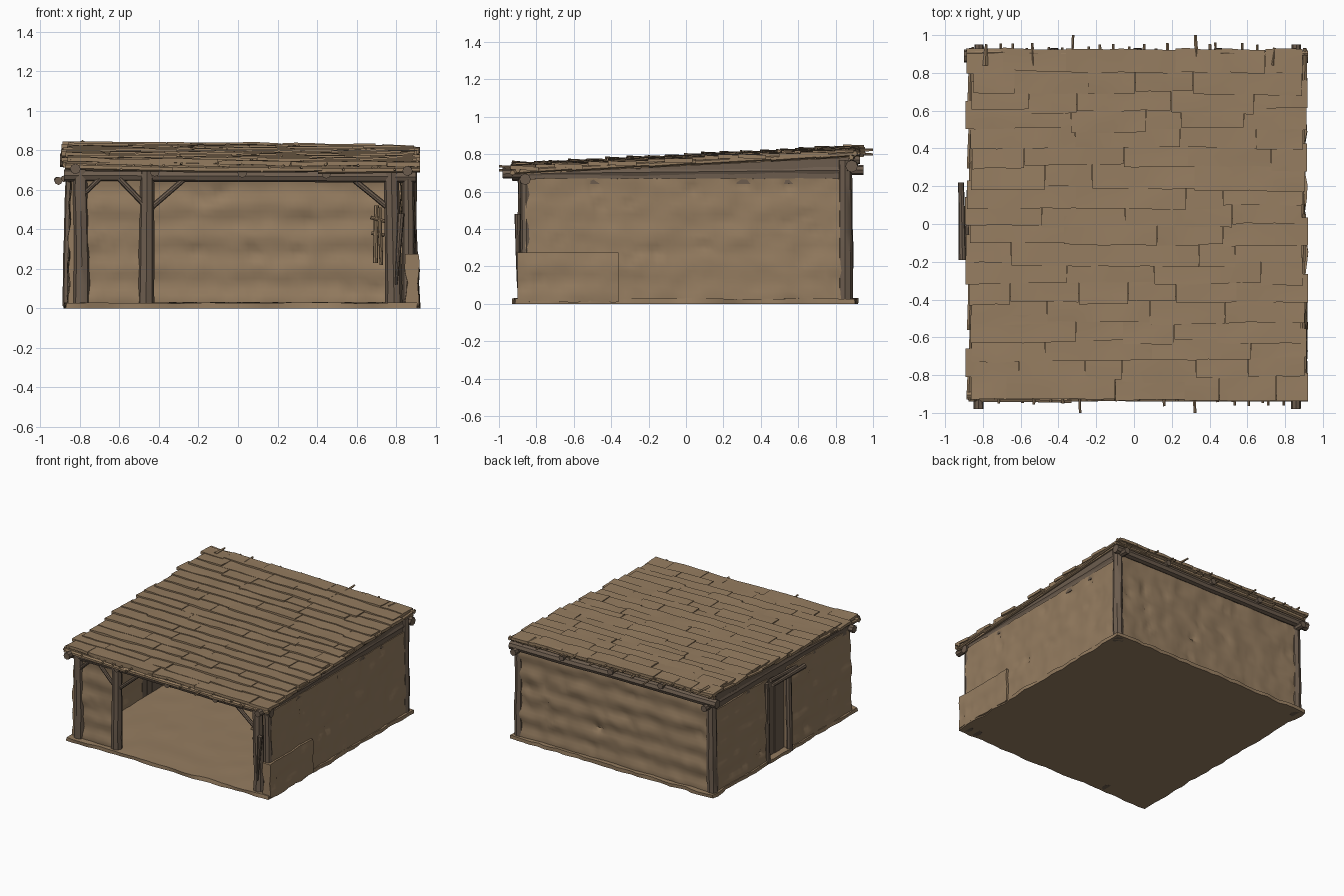
import bpy, bmesh, math, random
from mathutils import Vector, Matrix, noise

if "Cube" in bpy.data.objects:
    bpy.data.objects.remove(bpy.data.objects["Cube"])

random.seed(4)
R = random.uniform


def material(name, rgb):
    m = bpy.data.materials.new(name)
    m.diffuse_color = (*rgb, 1)
    m.use_nodes = True
    m.node_tree.nodes["Principled BSDF"].inputs["Base Color"].default_value = m.diffuse_color
    return m


CLAY = material("clay tan", (0.30, 0.203, 0.117))
THATCH = material("roof tan", (0.30, 0.203, 0.117))
WOOD = material("dark wood", (0.15, 0.108, 0.076))


def finish(name, bm, mat, angle=40):
    bmesh.ops.recalc_face_normals(bm, faces=bm.faces)
    me = bpy.data.meshes.new(name)
    bm.to_mesh(me)
    bm.free()
    me.materials.append(mat)
    ob = bpy.data.objects.new(name, me)
    bpy.context.collection.objects.link(ob)
    bpy.context.view_layer.objects.active = ob
    ob.select_set(True)
    bpy.ops.object.shade_smooth_by_angle(angle=math.radians(angle))
    ob.select_set(False)
    return ob


def merge(target, bm):
    me = bpy.data.meshes.new("temp")
    bm.to_mesh(me)
    bm.free()
    target.from_mesh(me)
    bpy.data.meshes.remove(me)


def slice_axis(bm, axis, lo, hi, step):
    no = Vector((0, 0, 0))
    no[axis] = 1
    n = max(1, round((hi - lo) / step))
    for i in range(1, n):
        geom = bm.verts[:] + bm.edges[:] + bm.faces[:]
        bmesh.ops.bisect_plane(bm, geom=geom, dist=1e-5, plane_co=no * (lo + (hi - lo) * i / n), plane_no=no)


def box(lo, hi, steps=(9, 9, 9)):
    bm = bmesh.new()
    bmesh.ops.create_cube(bm, size=1)
    for v in bm.verts:
        v.co = Vector([(a + b) / 2 + c * (b - a) for a, b, c in zip(lo, hi, v.co)])
    for a in range(3):
        slice_axis(bm, a, lo[a], hi[a], steps[a])
    return bm


def lumpy(name, lo, hi, axis, bands=0.004, splay=0.0):
    """Clay wall: sliced box with bumps, dents and soft courses on its thin axis."""
    steps = [0.028] * 3
    steps[axis] = 9
    bm = box(lo, hi, steps)
    mid = (lo[axis] + hi[axis]) / 2
    for v in bm.verts:
        side = 1 if v.co[axis] > mid else -1
        d = 0.009 * noise.noise(v.co * 7) + 0.004 * noise.noise(v.co * 19)
        pit = noise.noise(v.co * 13 + Vector((5, 2, 8)))
        d -= 0.05 * max(0, pit - 0.42)
        d += bands * math.sin(v.co.z * 2 * math.pi / 0.16)
        v.co[axis] += side * d + splay * (1 - v.co.z / 0.68)
        v.co.z += 0.005 * noise.noise(v.co * 9)
    return finish(name, bm, CLAY, 50)


def log(target, a, b, r0, r1=None, seg=8, rough=0.12):
    a, b = Vector(a), Vector(b)
    L = (b - a).length
    bm = bmesh.new()
    bmesh.ops.create_cone(bm, cap_ends=True, segments=seg, radius1=r0, radius2=r1 or r0, depth=L)
    slice_axis(bm, 2, -L / 2, L / 2, 0.12)
    s = Vector((R(0, 50), R(0, 50), R(0, 50)))
    for v in bm.verts:
        k = 1 + rough * noise.noise(v.co * 14 + s)
        v.co.x = v.co.x * k + r0 * 0.25 * noise.noise(Vector((v.co.z * 3, 0, 0)) + s)
        v.co.y *= k
    rot = (b - a).to_track_quat('Z', 'Y').to_matrix().to_4x4()
    bm.transform(Matrix.Translation((a + b) / 2) @ rot)
    merge(target, bm)


def logs(name, items, mat=WOOD):
    bm = bmesh.new()
    for it in items:
        log(bm, *it)
    return finish(name, bm, mat)


def roof_z(x, y):
    return 0.728 + 0.050 * (y + 0.93) - 0.011 * x


# Floor slab with a ragged rim
bm = box((-0.87, -0.92, 0.0), (0.91, 0.91, 0.028), (0.06, 0.06, 9))
for v in bm.verts:
    if abs(v.co.x - 0.02) > 0.87 or abs(v.co.y) > 0.9:
        v.co.x += 0.022 * noise.noise(v.co * 9)
        v.co.y += 0.022 * noise.noise(v.co * 9 + Vector((9, 0, 0)))
    if v.co.z > 0.01:
        v.co.z += 0.006 * noise.noise(v.co * 6)
finish("floor", bm, CLAY)

# Clay walls, open at the front, with a doorway on the left
lumpy("back_wall", (-0.82, 0.81, 0.01), (0.87, 0.875, 0.745), 1, 0.006)
lumpy("right_wall", (0.825, -0.86, 0.01), (0.885, 0.86, 0.67), 0, 0.002, 0.015)
lumpy("left_wall_front", (-0.845, -0.86, 0.01), (-0.785, -0.06, 0.67), 0, 0.004, -0.015)
lumpy("left_wall_back", (-0.845, 0.19, 0.01), (-0.785, 0.86, 0.67), 0, 0.004, -0.015)
lumpy("front_wall_panel", (-0.79, -0.87, 0.01), (-0.49, -0.815, 0.65), 1, 0.005)
lumpy("right_wall_patch", (0.84, -0.90, 0.01), (0.905, -0.36, 0.275), 0, 0.003, 0.01)

# Gable infill between the side walls and the sloping roof
for side, x in (("left", -0.815), ("right", 0.855)):
    bm = box((x - 0.025, -0.86, 0.64), (x + 0.025, 0.87, 0.70))
    for v in bm.verts:
        if v.co.z > 0.67:
            v.co.z = roof_z(x, v.co.y) - 0.01
    finish(side + "_gable_board", bm, WOOD)

# Plank door, frame and overhanging lintel
bm = bmesh.new()
for i in range(4):
    y = -0.06 + i * 0.0625
    merge(bm, box((-0.822 - 0.004 * (i % 2), y, 0.02), (-0.80, y + 0.06, 0.655)))
finish("door", bm, WOOD)
logs("door_frame", [((-0.865, -0.07, 0.01), (-0.85, -0.07, 0.64), 0.024),
                    ((-0.86, 0.20, 0.01), (-0.85, 0.20, 0.64), 0.018),
                    ((-0.905, -0.19, 0.645), (-0.915, 0.22, 0.65), 0.02, 0.015),
                    ((-0.88, -0.13, 0.655), (-0.87, 0.18, 0.66), 0.016)])

# Corner and front posts
logs("posts", [((-0.795, -0.86, 0.0), (-0.795, -0.86, 0.70), 0.041, 0.036),
               ((-0.465, -0.86, 0.0), (-0.46, -0.86, 0.70), 0.043, 0.036),
               ((0.79, -0.86, 0.0), (0.775, -0.86, 0.70), 0.045, 0.036),
               ((0.865, -0.855, 0.0), (0.86, -0.855, 0.70), 0.035, 0.03),
               ((0.865, 0.85, 0.0), (0.865, 0.85, 0.77), 0.041, 0.037),
               ((-0.83, 0.85, 0.0), (-0.82, 0.85, 0.78), 0.043, 0.038)])

# Diagonal braces beside the front posts
logs("braces", [((-0.45, -0.86, 0.50), (-0.27, -0.86, 0.655), 0.014),
                ((-0.47, -0.875, 0.52), (-0.60, -0.875, 0.655), 0.014),
                ((0.77, -0.86, 0.50), (0.58, -0.86, 0.655), 0.015),
                ((-0.79, -0.875, 0.57), (-0.70, -0.875, 0.655), 0.012),
                ((0.80, -0.90, 0.12), (0.825, -0.90, 0.48), 0.006, 0.018)])

# Bundle of sticks hung by the right post
logs("hanging_sticks", [((0.695, -0.78, 0.23), (0.70, -0.78, 0.52), 0.012),
                        ((0.725, -0.79, 0.22), (0.715, -0.79, 0.51), 0.01),
                        ((0.67, -0.79, 0.46), (0.745, -0.79, 0.44), 0.009),
                        ((0.675, -0.78, 0.38), (0.74, -0.78, 0.37), 0.009)], CLAY)

# Wall plates and eave beams
logs("beams", [((-0.88, -0.86, 0.672), (0.90, -0.86, 0.665), 0.030),
               ((-0.90, 0.885, 0.748), (0.92, 0.885, 0.735), 0.034),
               ((-0.82, -0.98, 0.705), (-0.82, 0.95, 0.715), 0.026),
               ((0.86, -0.98, 0.695), (0.86, 0.95, 0.715), 0.026),
               ((0.02, -0.93, 0.685), (0.02, 0.93, 0.775), 0.024),
               ((-0.42, -0.93, 0.69), (-0.42, 0.93, 0.78), 0.024),
               ((0.45, -0.93, 0.68), (0.45, 0.93, 0.77), 0.024)])

# Roof underlayer
bm = box((-0.86, -0.92, 0), (0.89, 0.90, 0.022), (0.2, 0.2, 9))
for v in bm.verts:
    v.co.z += roof_z(v.co.x, v.co.y) - 0.028
finish("roof_base", bm, THATCH)

# Overlapping roof courses of uneven boards
bm = bmesh.new()
rows = 18
for i in range(rows):
    y0 = -0.925 + i * 0.1015
    x = -0.87 + R(-0.025, 0.02)
    end = 0.905 + R(-0.02, 0.02)
    while x < end:
        w = min(R(0.18, 0.6), end - x)
        if end - x - w < 0.1:
            w = end - x
        f = y0 + R(-0.014, 0.014)
        depth = min(0.15, 0.93 - f)
        b = box((x, f, 0), (x + w - 0.002, f + depth, 0.022), (0.07, 0.06, 9))
        lift, skew, s = R(0, 0.006), R(-0.02, 0.02), R(0, 40)
        for v in b.verts:
            u = v.co.y - f
            v.co.z += roof_z(v.co.x, f) + lift - 0.035 * u - 0.004
            v.co.z += 0.007 * noise.noise(Vector((v.co.x * 6, v.co.y * 8, s)))
            v.co.y += skew * (v.co.x - x) + 0.008 * noise.noise(Vector((v.co.x * 9, s, 0)))
        merge(bm, b)
        x += w
finish("roof_boards", bm, THATCH, 35)

# Rough poles and twigs along the roof edges
edge = []
for y, z in ((-0.925, 0.705), (-0.905, 0.725), (0.905, 0.815), (0.89, 0.79)):
    x = -0.89 + R(0, 0.02)
    while x < 0.85:
        w = min(R(0.25, 0.6), 0.92 - x)
        edge.append(((x, y, z - 0.011 * x + R(-0.006, 0.006)),
                     (x + w, y + R(-0.01, 0.01), z - 0.011 * (x + w) + R(-0.006, 0.006)), 0.017, 0.014, 6))
        x += w - 0.02
for x in (-0.865, 0.895):
    y = -0.93
    while y < 0.8:
        w = min(R(0.25, 0.5), 0.93 - y)
        edge.append(((x + R(-0.01, 0.01), y, roof_z(x, y) - 0.012),
                     (x + R(-0.01, 0.01), y + w, roof_z(x, y + w) - 0.008), 0.014, 0.012, 6))
        y += w - 0.03
for s in (-1, 1):
    for k in range(26):
        x = -0.86 + k * 0.069 + R(-0.02, 0.02)
        tip = s * (1.0 if k in (8, 17) else R(0.925, 0.965))
        z = roof_z(x, s * 0.93) + R(-0.03, 0.008)
        edge.append(((x, s * 0.84, z), (x + R(-0.01, 0.01), tip, z + R(-0.008, 0.008)), R(0.005, 0.014), 0.007, 5))
logs("roof_edge_poles", edge, THATCH)
